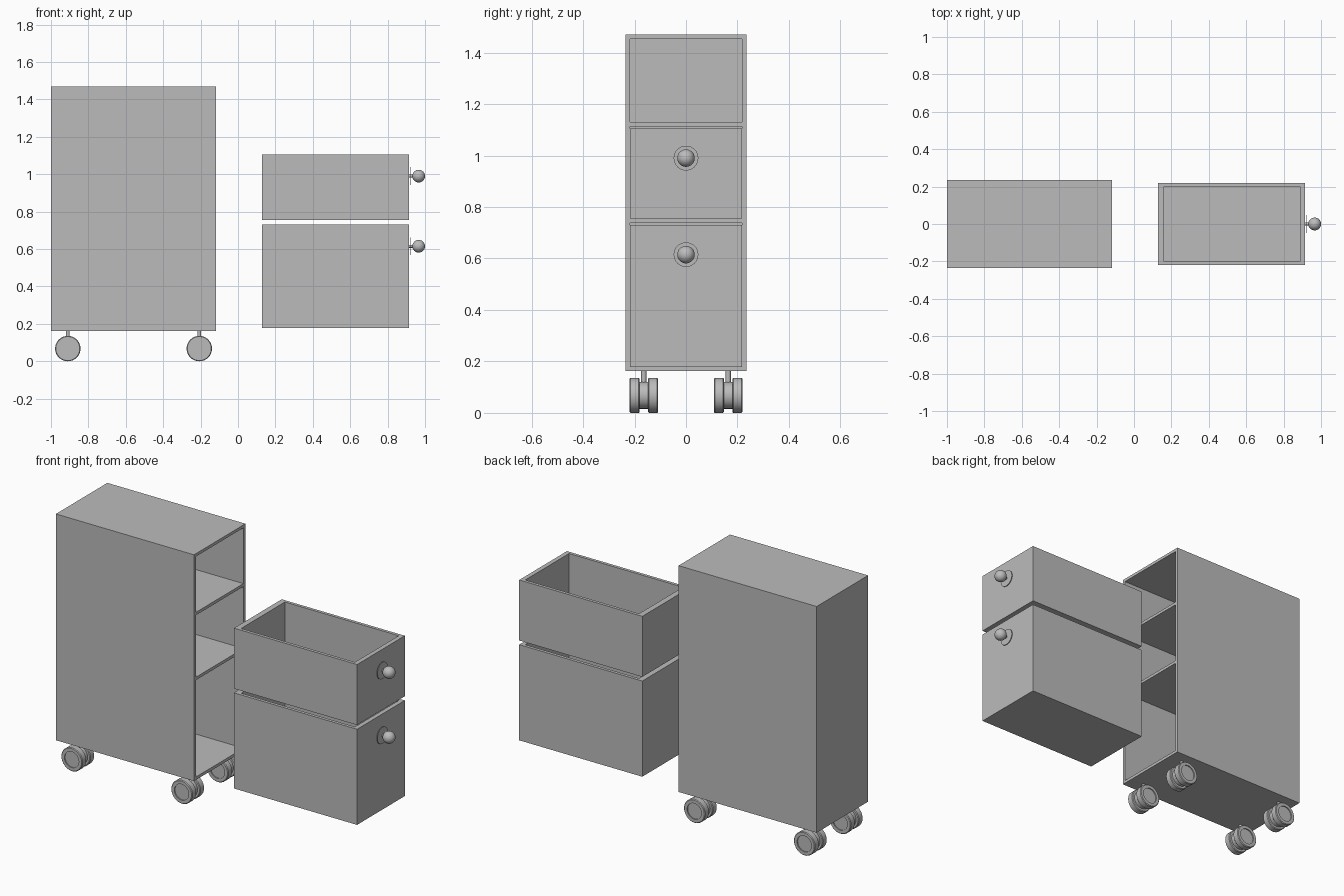
import bpy, bmesh
from math import pi
from mathutils import Matrix, Vector

if "Cube" in bpy.data.objects:
    bpy.data.objects.remove(bpy.data.objects["Cube"])

grey = bpy.data.materials.new("plain grey")
grey.use_nodes = True
grey.diffuse_color = (0.5, 0.5, 0.5, 1)
grey.node_tree.nodes["Principled BSDF"].inputs["Base Color"].default_value = (0.5, 0.5, 0.5, 1)


def finish(name, bm, smooth=False):
    bmesh.ops.recalc_face_normals(bm, faces=bm.faces)
    mesh = bpy.data.meshes.new(name)
    bm.to_mesh(mesh)
    bm.free()
    mesh.materials.append(grey)
    obj = bpy.data.objects.new(name, mesh)
    bpy.context.collection.objects.link(obj)
    if smooth:
        bpy.ops.object.select_all(action="DESELECT")
        obj.select_set(True)
        bpy.context.view_layer.objects.active = obj
        bpy.ops.object.shade_smooth_by_angle()
    return obj


def box_mesh(lo, hi):
    lo, hi = Vector(lo), Vector(hi)
    bm = bmesh.new()
    place = Matrix.Translation((lo + hi) / 2) @ Matrix.Diagonal((*(hi - lo), 1))
    bmesh.ops.create_cube(bm, size=1, matrix=place)
    return bm


def open_box(name, lo, hi, inner_lo, inner_hi, axis):
    """Box open on its positive side along axis, with a sunken cavity."""
    bm = box_mesh(lo, hi)
    mouth = max(bm.faces, key=lambda f: f.calc_center_median()[axis])
    rim = bmesh.ops.inset_region(bm, faces=[mouth], thickness=0.01)
    floor = bmesh.ops.extrude_discrete_faces(bm, faces=[mouth])["faces"][0]
    centre = (Vector(lo) + Vector(hi)) / 2

    def fit(v, depth):
        for a in range(3):
            if a == axis:
                v.co[a] = depth
            else:
                v.co[a] = inner_hi[a] if v.co[a] > centre[a] else inner_lo[a]
    # The rim loop stays on the mouth plane; the floor loop drops inside
    floor_verts = set(floor.verts)
    for face in rim["faces"]:
        for v in face.verts:
            on_edge = all(abs(v.co[a] - lo[a]) < 1e-4 or abs(v.co[a] - hi[a]) < 1e-4 for a in range(3))
            if not on_edge and v not in floor_verts:
                fit(v, hi[axis])
    for v in floor_verts:
        fit(v, inner_lo[axis])
    return finish(name, bm)


def lathe(name, profile, centre, axis, steps=32):
    """Revolve (radius, distance) points about the x, y or z axis."""
    bm = bmesh.new()
    verts = [bm.verts.new((r, 0, d)) for r, d in profile]
    edges = [bm.edges.new(pair) for pair in zip(verts, verts[1:])]
    bmesh.ops.spin(bm, geom=verts + edges, cent=(0, 0, 0), axis=(0, 0, 1),
                   angle=2 * pi, steps=steps, use_duplicate=False)
    bmesh.ops.remove_doubles(bm, verts=bm.verts, dist=1e-5)
    turn = {"x": Matrix.Rotation(pi / 2, 4, "Y"),
            "y": Matrix.Rotation(-pi / 2, 4, "X"), "z": Matrix()}[axis]
    bmesh.ops.transform(bm, matrix=Matrix.Translation(centre) @ turn, verts=bm.verts)
    return finish(name, bm, True)


def rod(name, radius, length, centre, axis, steps=32):
    h = length / 2
    return lathe(name, [(0, -h), (radius, -h), (radius, h), (0, h)], centre, axis, steps)


# Cabinet shell, open towards +x, with two shelves
WALL = 0.017
BACK, FRONT, HALF = -1.0, -0.117, 0.235
open_box("cabinet_shell", (BACK, -HALF, 0.162), (FRONT, HALF, 1.47),
         (BACK + WALL, -HALF + WALL, 0.162 + WALL), (0, HALF - WALL, 1.47 - WALL), 0)
for name, top in (("upper_shelf", 1.13), ("lower_shelf", 0.755)):
    finish(name, box_mesh((BACK + 0.01, -HALF + 0.01, top - WALL), (FRONT - 0.001, HALF - 0.01, top)))

# Pulled-out drawers, each with a knob
for name, low, high, knob in (("upper_drawer", 0.755, 1.105, 0.99),
                              ("lower_drawer", 0.178, 0.731, 0.615)):
    open_box(name, (0.127, -0.218, low), (0.914, 0.218, high),
             (0.16, -0.2, low + 0.02), (0.888, 0.2, high), 2)
    rod(name + "_knob_plate", 0.048, 0.004, (0.923, 0, knob), "x")
    rod(name + "_knob_stem", 0.008, 0.04, (0.93, 0, knob), "x", 16)
    ball = bmesh.new()
    bmesh.ops.create_uvsphere(ball, u_segments=32, v_segments=16, radius=0.034,
                              matrix=Matrix.Translation((0.966, 0, knob)))
    finish(name + "_knob", ball, True)

# Twin-wheel casters
R = 0.068
wheel = [(0, -0.014), (0.046, -0.014), (0.046, -0.02), (R - 0.004, -0.02), (R, -0.016),
         (R, 0.016), (R - 0.004, 0.02), (0.046, 0.02), (0.046, 0.014), (0, 0.014)]
for end, x in (("back", -0.91), ("front", -0.207)):
    for side, y in (("right", -0.164), ("left", 0.164)):
        name = f"{end}_{side}_caster"
        for part, offset in (("wheel_a", -0.036), ("wheel_b", 0.036)):
            lathe(f"{name}_{part}", wheel, (x, y + offset, R), "y")
        rod(name + "_hub", 0.052, 0.05, (x, y, R), "y")
        rod(name + "_stem", 0.01, 0.06, (x, y, 0.14), "z", 16)
